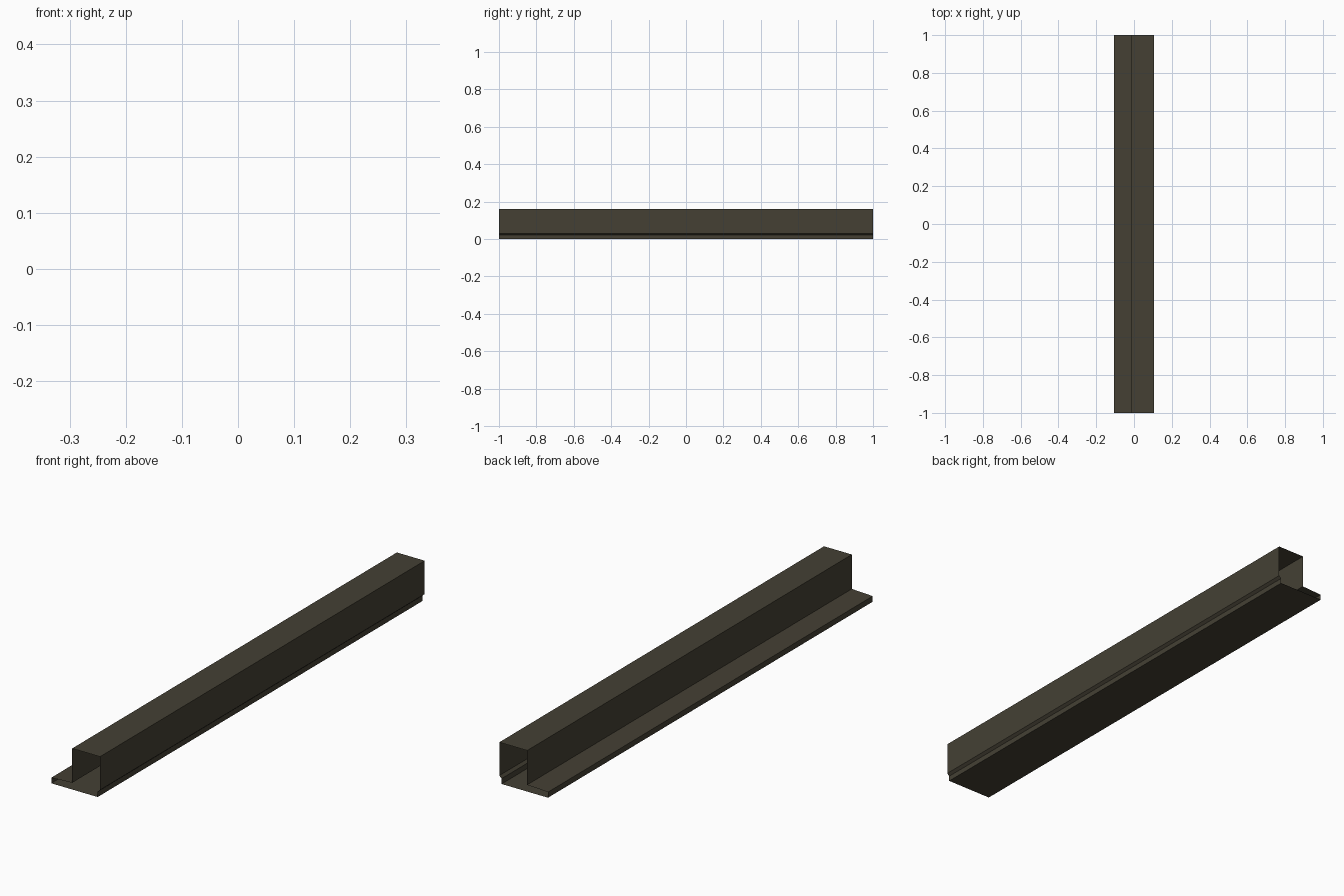
import bpy, bmesh

if "Cube" in bpy.data.objects:
    bpy.data.objects.remove(bpy.data.objects["Cube"])

# One flat dark bronze colour
mat = bpy.data.materials.new("dark bronze")
mat.diffuse_color = (0.058, 0.051, 0.034, 1)
mat.use_nodes = True
mat.node_tree.nodes["Principled BSDF"].inputs["Base Color"].default_value = mat.diffuse_color

# Thin-walled section (x, z), open at both ends
section = [(-0.105, 0.0), (0.095, 0.0), (0.095, 0.021), (0.105, 0.03),
           (0.105, 0.16), (-0.015, 0.16), (-0.015, 0.026), (-0.105, 0.022)]

# Extrude the closed section along y
bm = bmesh.new()
front = [bm.verts.new((x, -1, z)) for x, z in section]
back = [bm.verts.new((x, 1, z)) for x, z in section]
n = len(section)
for i in range(n):
    j = (i + 1) % n
    bm.faces.new((front[i], front[j], back[j], back[i]))
bmesh.ops.recalc_face_normals(bm, faces=bm.faces)

mesh = bpy.data.meshes.new("frame_rail")
bm.to_mesh(mesh)
bm.free()
mesh.materials.append(mat)
rail = bpy.data.objects.new("frame_rail", mesh)
bpy.context.collection.objects.link(rail)
